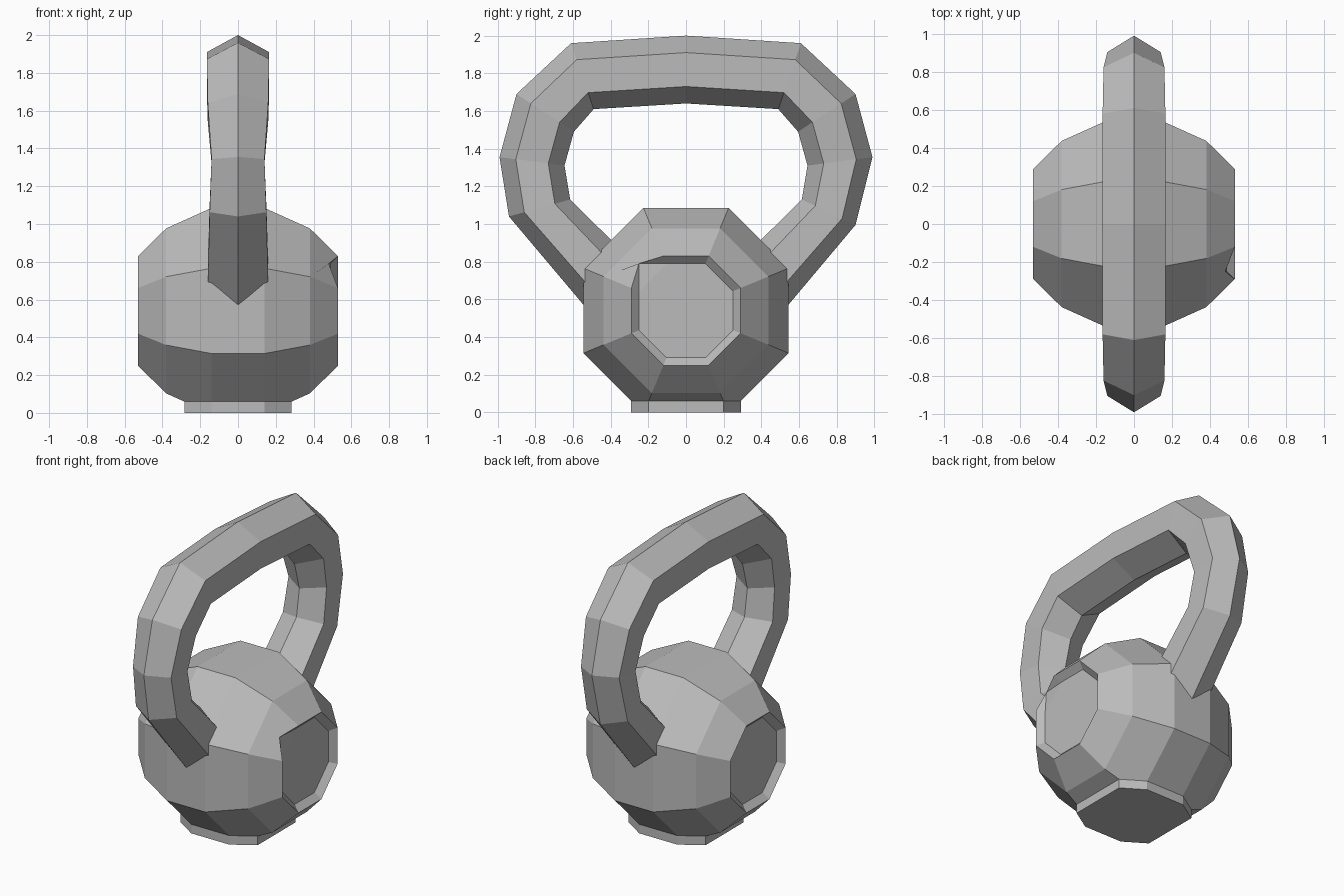
import bpy
import bmesh
import math

cube = bpy.data.objects.get("Cube")
if cube:
    bpy.data.objects.remove(cube, do_unlink=True)

iron = bpy.data.materials.new("grey iron")
iron.use_nodes = True
GREY = (0.5, 0.5, 0.5, 1)
iron.diffuse_color = GREY
iron.node_tree.nodes["Principled BSDF"].inputs["Base Color"].default_value = GREY


def finish(bm, name):
    bmesh.ops.recalc_face_normals(bm, faces=bm.faces)
    mesh = bpy.data.meshes.new(name)
    bm.to_mesh(mesh)
    bm.free()
    mesh.materials.append(iron)
    obj = bpy.data.objects.new(name, mesh)
    bpy.context.collection.objects.link(obj)
    return obj


def loft(bm, rings):
    """Join consecutive closed rings with quads."""
    faces = []
    for a, b in zip(rings, rings[1:]):
        n = len(a)
        faces.append([bm.faces.new((a[i], a[(i + 1) % n], b[(i + 1) % n], b[i]))
                      for i in range(n)])
    return faces


# Ball: octagonal rings along x, with a shallow recess in each end
CENTRE = 0.54
profile = [(0.49, 0.25), (0.53, 0.29), (0.38, 0.437), (0.14, 0.545)]
profile = [(-x, r) for x, r in profile] + [(x, r) for x, r in reversed(profile)]
bm = bmesh.new()
rings = []
for x, apothem in profile:
    radius = apothem / math.cos(math.pi / 8)
    angles = [math.pi / 8 + k * math.pi / 4 for k in range(8)]
    rings.append([bm.verts.new((x, radius * math.cos(t), CENTRE + radius * math.sin(t)))
                  for t in angles])
bands = loft(bm, rings)
bm.faces.new(rings[0])
bm.faces.new(rings[-1])

# Chipped rim on the upper front of the left end
i, j = 2, 3
rim, floor, outer = rings[-2], rings[-1], rings[-3]
chip = bm.verts.new((0.48, -0.25, 0.79))
bmesh.ops.delete(bm, geom=[bands[-1][i], bands[-2][i]], context='FACES_ONLY')
for loop in ((outer[i], outer[j], rim[j], chip, rim[i]),
             (rim[i], chip, floor[i]),
             (chip, floor[j], floor[i]),
             (rim[j], floor[j], chip)):
    bm.faces.new(loop)

# Flat foot: slice the underside and extend it straight to the ground
bmesh.ops.bisect_plane(bm, geom=bm.verts[:] + bm.edges[:] + bm.faces[:],
                       plane_co=(0, 0, 0.06), plane_no=(0, 0, -1), clear_outer=True)
border = [e for e in bm.edges if e.is_boundary]
new = bmesh.ops.extrude_edge_only(bm, edges=border)["geom"]
for v in new:
    if isinstance(v, bmesh.types.BMVert):
        v.co.z = 0
bmesh.ops.holes_fill(bm, edges=[e for e in new if isinstance(e, bmesh.types.BMEdge)
                                and e.is_boundary], sides=0)
finish(bm, "ball_body")

# Handle: hexagonal sections given by outer ridge, inner ridge and half width
side = [((0.61, 1.96), (0.49, 1.61), 0.165),
        ((0.90, 1.69), (0.595, 1.49), 0.16),
        ((0.99, 1.355), (0.645, 1.31), 0.14),
        ((0.92, 1.015), (0.615, 1.13), 0.15),
        ((0.40, 0.40), (0.20, 0.72), 0.165)]
front = [((-o[0], o[1]), (-n[0], n[1]), w) for o, n, w in side]
sections = front[::-1] + [((0, 2.0), (0, 1.64), 0.165)] + side
# The front leg bends slightly further out than the back leg
sections[1] = ((-0.94, 1.04), (-0.615, 1.13), 0.15)
sections[-2] = ((0.90, 0.995), (0.615, 1.13), 0.15)

bm = bmesh.new()
rings = []
for (oy, oz), (ny, nz), w in sections:
    ring = []
    for t, s in ((0, 0), (0.25, 1), (0.75, 1), (1, 0), (0.75, -1), (0.25, -1)):
        ring.append(bm.verts.new((s * w, oy + (ny - oy) * t, oz + (nz - oz) * t)))
    rings.append(ring)
loft(bm, rings)
bm.faces.new(rings[0])
bm.faces.new(rings[-1])
finish(bm, "handle")
